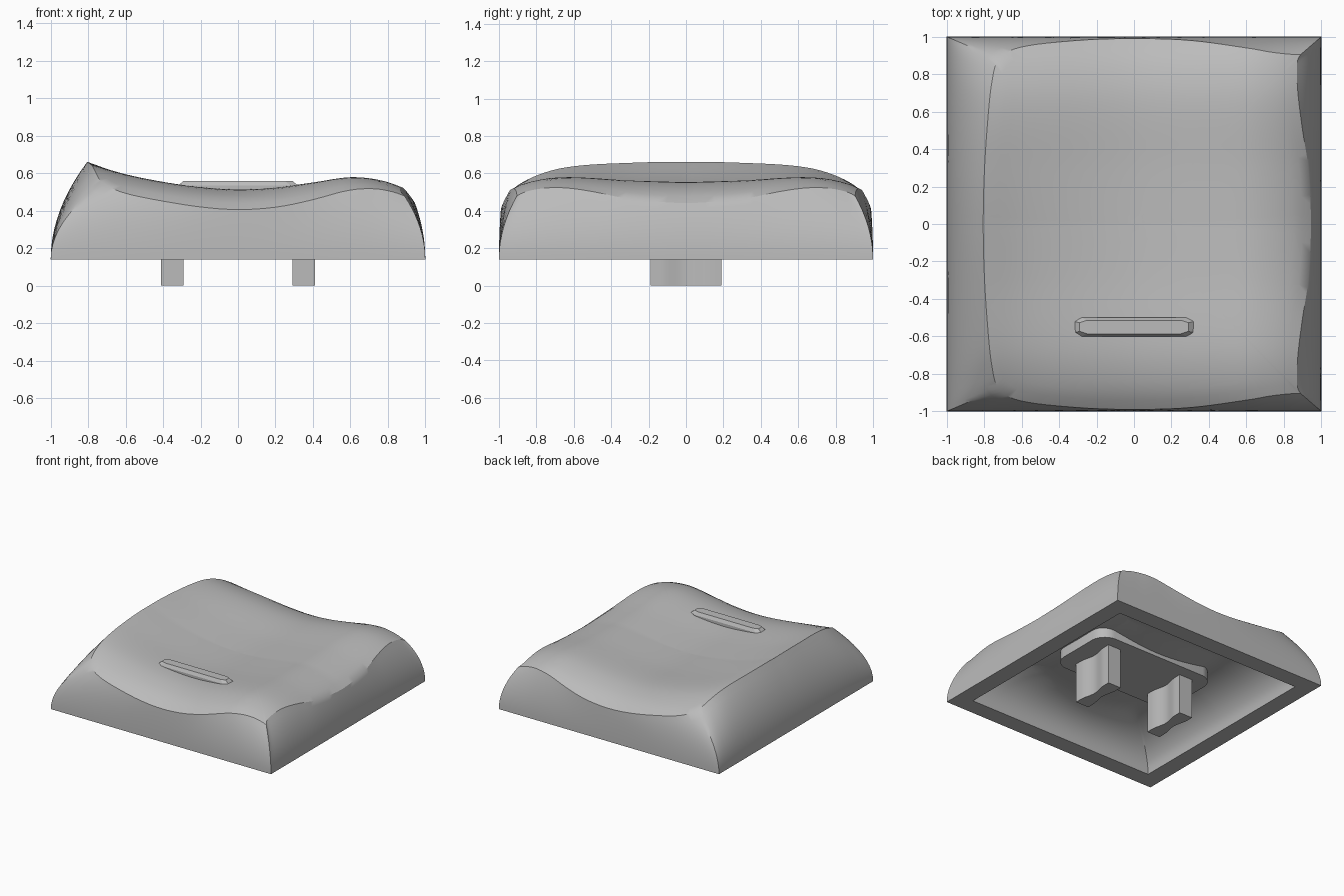
import bpy, bmesh, math

cube = bpy.data.objects.get("Cube")
if cube:
    bpy.data.objects.remove(cube)

grey = bpy.data.materials.new("mid_grey")
grey.use_nodes = True
grey.diffuse_color = (0.5, 0.5, 0.5, 1)
grey.node_tree.nodes["Principled BSDF"].inputs["Base Color"].default_value = (0.5, 0.5, 0.5, 1)

BASE_Z = 0.14
STEPS = 6


def hermite(a, b, ta, tb, t):
    t2, t3 = t * t, t * t * t
    return (2*t3 - 3*t2 + 1) * a + (t3 - 2*t2 + t) * ta + (3*t2 - 2*t3) * b + (t3 - t2) * tb


def curve_value(knots, x):
    """Smooth value of a height profile at x."""
    x = min(max(x, knots[0][0]), knots[-1][0])
    last = len(knots) - 1

    def slope(i):
        (x0, y0), (x1, y1) = knots[max(i - 1, 0)], knots[min(i + 1, last)]
        return (y1 - y0) / (x1 - x0)
    i = next(k for k in range(last) if x <= knots[k + 1][0])
    (x0, y0), (x1, y1) = knots[i], knots[i + 1]
    w = x1 - x0
    return hermite(y0, y1, slope(i) * w, slope(i + 1) * w, (x - x0) / w)


def smooth_path(pts, before, after):
    """Sample a smooth curve through pts, guided by a point beyond each end."""
    p = [before] + pts + [after]
    out = []
    for i in range(1, len(p) - 2):
        for k in range(STEPS):
            out.append(tuple(hermite(p[i][c], p[i+1][c], (p[i+1][c] - p[i-1][c]) / 2,
                                     (p[i+2][c] - p[i][c]) / 2, k / STEPS) for c in (0, 1)))
    return out + [pts[-1]]


# Dish height across x, plus the roll-off towards front and back
ACROSS = [(-0.81, 0.662), (-0.6, 0.587), (-0.4, 0.537), (-0.2, 0.505), (0, 0.492),
          (0.2, 0.502), (0.4, 0.528), (0.6, 0.553), (0.75, 0.535), (0.88, 0.487), (0.95, 0.437)]
ALONG = [(0, 0), (0.3, 0.008), (0.6, 0.022), (0.75, 0.012), (0.9, -0.03), (1, -0.092)]


def top_z(x, y):
    corner = 0.05 if x > 0 else 0.2
    return curve_value(ACROSS, x) + curve_value(ALONG, abs(y)) + corner * x**3 * y * y


# Edge between dish and walls, and the matching points on the square base
side = [(0.945, 0), (0.93, 0.3), (0.9, 0.5), (0.875, 0.7), (0.87, 0.85), (0.89, 0.905)]
back = [(0.89, 0.905), (0.75, 0.915), (0.6, 0.94), (0.3, 0.98), (0, 0.99), (-0.3, 0.98),
        (-0.6, 0.945), (-0.72, 0.88), (-0.76, 0.75), (-0.785, 0.5), (-0.8, 0.25), (-0.805, 0)]
CORNER = 7 * STEPS
right_half = smooth_path(side, (0.93, -0.3), (0.92, 0.93))
left_half = smooth_path(back, (0.95, 0.93), (-0.8, -0.25))
half = [(e, (1, e[1] / 0.905)) for e in right_half[:-1]]
for i, e in enumerate(left_half):
    if i <= CORNER:
        half.append((e, (-1 + 2 * (e[0] + 0.72) / 1.61, 1)))
    else:
        half.append((e, (-1, e[1] / 0.88)))
mirrored = [((e[0], -e[1]), (b[0], -b[1])) for e, b in reversed(half[1:-1])]
loop = half + mirrored


def wall_ring(s):
    ring = []
    for (ex, ey), (bx, by) in loop:
        rise = (top_z(ex, ey) - BASE_Z) * s
        ring.append((bx + (ex - bx) * s * s, by + (ey - by) * s * s, BASE_Z + rise))
    return ring


def cove_ring(angle):
    """Ring of the rounded inner wall, from the rim up to the ceiling."""
    c, ring = math.cos(angle), []
    for (ex, ey), (bx, by) in loop:
        ceiling = top_z(ex * INNER, ey * INNER) - DROP
        x = ex * INNER + (bx * 0.86 - ex * INNER) * c
        y = ey * INNER + (by * 0.86 - ey * INNER) * c
        ring.append((x, y, BASE_Z + (ceiling - BASE_Z) * math.sin(angle)))
    return ring


def dish_ring(r, drop):
    return [(e[0] * r, e[1] * r, top_z(e[0] * r, e[1] * r) - drop) for e, b in loop]


def build(name, rings, start=None, end=None, angle=25):
    """Skin a stack of closed rings, closing each end with a point or a flat cap."""
    bm = bmesh.new()
    rows = [[bm.verts.new(p) for p in ring] for ring in rings]
    n = len(rows[0])
    for a, b in zip(rows, rows[1:]):
        for i in range(n):
            j = (i + 1) % n
            bm.faces.new((a[i], a[j], b[j], b[i]))
    for row, tip in ((rows[0], start), (rows[-1], end)):
        if tip is None:
            bm.faces.new(row)
        else:
            v = bm.verts.new(tip)
            for i in range(n):
                bm.faces.new((row[i], row[(i + 1) % n], v))
    bmesh.ops.recalc_face_normals(bm, faces=bm.faces)
    mesh = bpy.data.meshes.new(name)
    bm.to_mesh(mesh)
    bm.free()
    mesh.materials.append(grey)
    obj = bpy.data.objects.new(name, mesh)
    bpy.context.collection.objects.link(obj)
    bpy.ops.object.select_all(action='DESELECT')
    obj.select_set(True)
    bpy.context.view_layer.objects.active = obj
    bpy.ops.object.shade_smooth_by_angle(angle=math.radians(angle))


# Hollow cap: ceiling, coved inner wall, flat rim, outer wall, dished top
INNER, DROP = 0.58, 0.14
rings = [dish_ring(INNER * k / 8, DROP) for k in range(1, 8)]
rings += [cove_ring(math.pi / 2 * k / 10) for k in range(10, -1, -1)]
rings += [wall_ring(k / 10) for k in range(11)]
rings += [dish_ring(k / 20, 0) for k in range(19, 0, -1)]
centre = top_z(0, 0)
build("cap_shell", rings, (0, 0, centre - DROP), (0, 0, centre), angle=33)


# Raised finger bar near the front
def bar_ring(dx, dy, z):
    quarter = [(0.32 - dx, 0.03 - dy / 2), (0.28 - dx, 0.05 - dy)]
    pts = quarter + [(-x, y) for x, y in reversed(quarter)]
    pts += [(-x, -y) for x, y in pts]
    return [(x, y - 0.55, z) for x, y in pts]


build("finger_bar", [bar_ring(0, 0, 0.45), bar_ring(0, 0, 0.535), bar_ring(0.03, 0.014, 0.56)], angle=15)


# Rounded mounting plate under the ceiling
def plate_ring(z):
    ring = []
    for k in range(32):
        a = math.tau * (k + 0.5) / 32
        ring.append((math.copysign(0.42, math.cos(a)) + 0.13 * math.cos(a),
                     math.copysign(0.16, math.sin(a)) + 0.13 * math.sin(a), z))
    return ring


build("mounting_plate", [plate_ring(0.33), plate_ring(0.44)])


# Two waisted stems
def stem_ring(cx, z):
    flank = []
    for k in range(-12, 13):
        y = 0.19 * k / 12
        waist = 0.5 + 0.5 * math.cos(math.pi * min(abs(y) / 0.14, 1))
        flank.append((0.06 - 0.022 * waist, y))
    outline = flank + [(-x, y) for x, y in reversed(flank)]
    return [(cx + x, y, z) for x, y in outline]


for name, cx in (("left_stem", 0.35), ("right_stem", -0.35)):
    build(name, [stem_ring(cx, 0), stem_ring(cx, 0.36)], angle=30)
